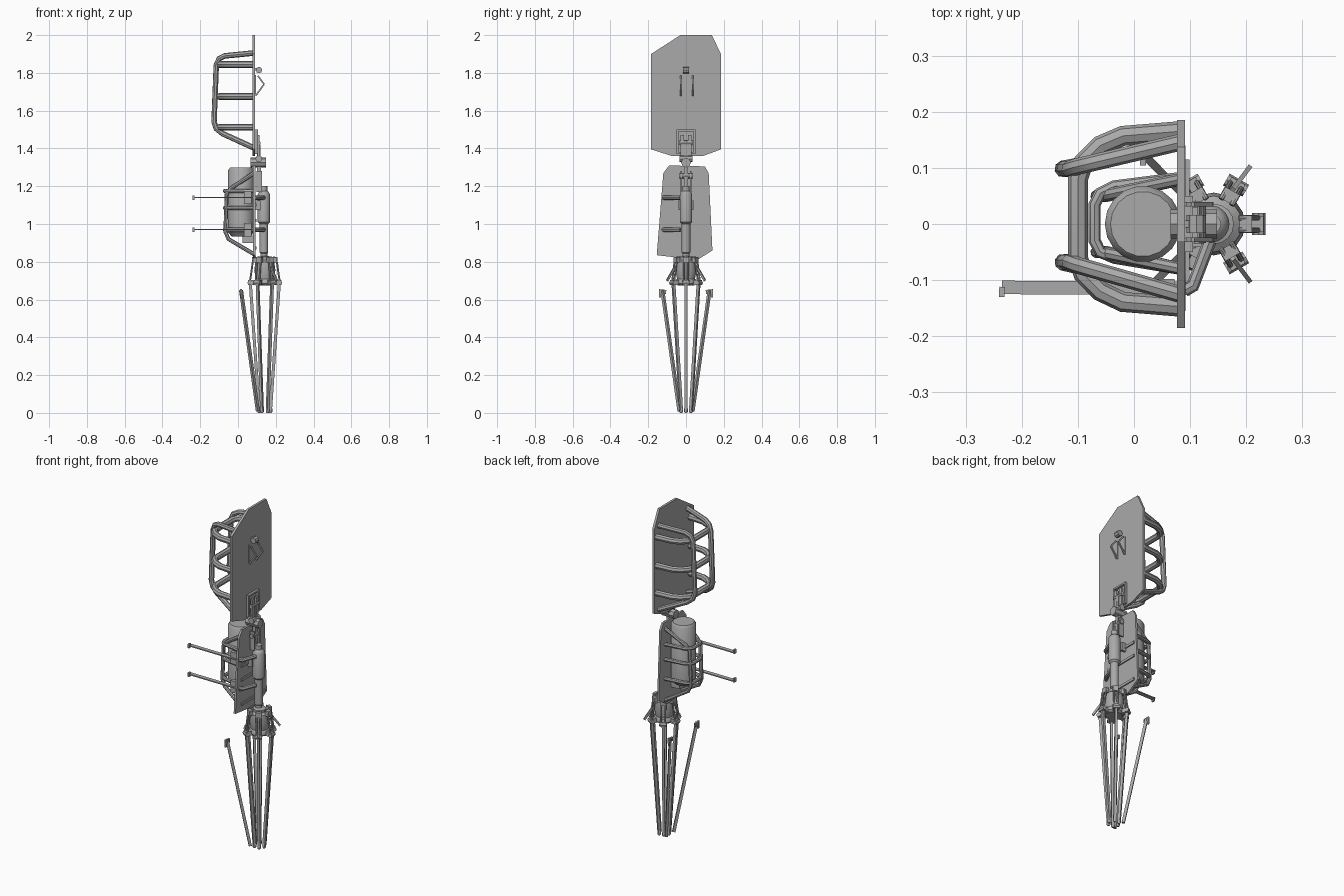
import bpy, bmesh, math
from mathutils import Vector, Matrix

cube = bpy.data.objects.get("Cube")
if cube:
    bpy.data.objects.remove(cube, do_unlink=True)

grey = bpy.data.materials.new("metal grey")
grey.use_nodes = True
grey.diffuse_color = (0.4, 0.4, 0.4, 1)
grey.node_tree.nodes["Principled BSDF"].inputs["Base Color"].default_value = (0.4, 0.4, 0.4, 1)


def finish(ob, smooth=True):
    bpy.context.collection.objects.link(ob)
    ob.data.materials.append(grey)
    bpy.ops.object.select_all(action="DESELECT")
    ob.select_set(True)
    bpy.context.view_layer.objects.active = ob
    if ob.type == "CURVE":
        bpy.ops.object.convert(target="MESH")
        ob = bpy.context.object
    if smooth:
        bpy.ops.object.shade_smooth_by_angle(angle=math.radians(40))
    return ob


def from_bmesh(name, bm, smooth=True):
    bmesh.ops.recalc_face_normals(bm, faces=bm.faces)
    me = bpy.data.meshes.new(name)
    bm.to_mesh(me)
    bm.free()
    return finish(bpy.data.objects.new(name, me), smooth)


def tube(name, pts, r):
    cu = bpy.data.curves.new(name, "CURVE")
    cu.dimensions = "3D"
    cu.bevel_depth = r
    cu.bevel_resolution = 2
    cu.use_fill_caps = True
    sp = cu.splines.new("POLY")
    sp.points.add(len(pts) - 1)
    for p, co in zip(sp.points, pts):
        p.co = (*co, 1)
    return finish(bpy.data.objects.new(name, cu))


def box(name, loc, size, angle=0, pivot=None):
    bm = bmesh.new()
    bmesh.ops.create_cube(bm, size=1)
    m = Matrix.Translation(loc) @ Matrix.Diagonal((*size, 1))
    if pivot:
        m = Matrix.Translation(pivot) @ Matrix.Rotation(angle, 4, "Z") @ m
    bmesh.ops.transform(bm, matrix=m, verts=bm.verts)
    return from_bmesh(name, bm, False)


def bar(name, a, b, width, depth):
    # rectangular bar running from a to b
    a, b = Vector(a), Vector(b)
    d = b - a
    m = Matrix.Translation((a + b) / 2) @ d.to_track_quat("Z", "Y").to_matrix().to_4x4()
    bm = bmesh.new()
    bmesh.ops.create_cube(bm, size=1)
    bmesh.ops.transform(bm, matrix=m @ Matrix.Diagonal((width, depth, d.length, 1)), verts=bm.verts)
    return from_bmesh(name, bm, False)


def plate(name, outline, x, thick):
    # outline in (y, z), thickened along x
    bm = bmesh.new()
    f = bm.faces.new([bm.verts.new((x, y, z)) for y, z in outline])
    ext = bmesh.ops.extrude_face_region(bm, geom=[f])
    bmesh.ops.translate(bm, vec=(thick, 0, 0), verts=[v for v in ext["geom"] if isinstance(v, bmesh.types.BMVert)])
    return from_bmesh(name, bm, False)


def lathe(name, centre, profile, n=20):
    # profile of (radius, z) spun about a vertical axis
    bm = bmesh.new()
    rings = [[bm.verts.new((centre[0] + r * math.cos(math.tau * i / n),
                            centre[1] + r * math.sin(math.tau * i / n), z)) for i in range(n)]
             for r, z in profile]
    for lo, hi in zip(rings, rings[1:]):
        for i in range(n):
            j = (i + 1) % n
            bm.faces.new((lo[i], lo[j], hi[j], hi[i]))
    bm.faces.new(rings[0])
    bm.faces.new(rings[-1])
    return from_bmesh(name, bm)


# Upper shield and its cage
plate("upper_shield", [(-0.03, 2), (0.137, 2), (0.185, 1.9), (0.185, 1.395), (0.09, 1.36),
                       (-0.075, 1.36), (-0.185, 1.395), (-0.185, 1.9)], 0.077, 0.014)
for z in (1.845, 1.675, 1.512):
    tube("upper_cage_hoop", [(x, y, z) for x, y in (
        (0.08, 0.165), (-0.02, 0.157), (-0.06, 0.14), (-0.09, 0.11), (-0.1, 0.08), (-0.1, -0.06),
        (-0.09, -0.09), (-0.06, -0.12), (-0.02, -0.139), (0.08, -0.147))], 0.018)
for y_in, y_out in ((0.098, 0.145), (-0.068, -0.125)):
    tube("upper_cage_rail", [(x, y_in + (y_out - y_in) * t, z) for x, z, t in (
        (0.08, 1.905, 1), (-0.07, 1.89, 0.25), (-0.1, 1.875, 0.1), (-0.115, 1.84, 0), (-0.127, 1.54, 0),
        (-0.115, 1.505, 0.05), (-0.08, 1.478, 0.2), (0.08, 1.405, 1))], 0.015)

# Lower shield, its slats and its cage
plate("lower_shield", [(-0.09, 1.31), (0.1, 1.305), (0.12, 1.27), (0.14, 0.86), (0.06, 0.81),
                       (-0.155, 0.835), (-0.12, 1.27)], 0.08, 0.012)
for z in (1.1, 1.018, 0.873):
    box("lower_slat", (0.095, 0.005, z), (0.008, 0.22, 0.015))
for z in (1.175, 1.085, 0.97):
    tube("lower_cage_hoop", [(x, y, z) for x, y in (
        (0.085, 0.082), (-0.035, 0.067), (-0.06, 0.055), (-0.07, 0.035), (-0.07, -0.03),
        (-0.06, -0.05), (-0.035, -0.06), (0.085, -0.08))], 0.011)
for s in (-1, 1):
    tube("lower_cage_rail", [(x, s * y, z) for x, y, z in (
        (0.085, 0.08, 1.27), (-0.035, 0.055, 1.19), (-0.06, 0.05, 1.16), (-0.067, 0.05, 0.96),
        (-0.05, 0.05, 0.92), (0.085, 0.08, 0.84))], 0.011)

# Tank
lathe("tank", (0.016, 0), [(0.05, 0.935), (0.068, 0.955), (0.068, 1.285), (0.058, 1.298)], 18)
box("tank_foot", (0.055, 0, 0.92), (0.06, 0.05, 0.04))

# Side prongs with hooked tips and their mounts
for z in (1.14, 0.97):
    bar("prong", (-0.235, -0.113, z), (0.1, -0.115, z), 0.024, 0.006)
    bar("prong_tip", (-0.235, -0.112, z), (-0.236, -0.13, z), 0.01, 0.024)
    box("prong_block", (0.052, -0.108, z), (0.04, 0.02, 0.07))
    tube("prong_arm", [(0.09, -0.118, z), (0.105, -0.11, z), (0.135, -0.03, z)], 0.012)

# Central piston and upper swivel
AXIS = (0.137, 0)
lathe("piston", AXIS, [(0.018, 0.8), (0.018, 0.845), (0.023, 0.85), (0.023, 1.0), (0.033, 1.01),
                       (0.033, 1.155), (0.026, 1.17), (0.018, 1.175), (0.018, 1.2)])
for s in (-1, 1):
    box("piston_bracket", (0.112, s * 0.024, 1.225), (0.03, 0.008, 0.11))
    bar("shield_link", (0.108, s * 0.02, 1.34), (0.108, s * 0.02, 1.47), 0.012, 0.02)
    box("mount_side", (0.098, s * 0.045, 1.435), (0.014, 0.01, 0.125))
    box("shield_strut", (0.105, s * 0.035, 1.1), (0.03, 0.012, 0.05))
bar("piston_link", (0.115, 0, 1.17), (0.108, 0, 1.42), 0.02, 0.02)
tube("piston_pin", [(0.112, -0.035, 1.255), (0.112, 0.035, 1.255)], 0.013)
tube("swivel_barrel", [(0.065, 0, 1.325), (0.148, 0, 1.325)], 0.026)
tube("swivel_cross_pin", [(0.11, -0.034, 1.345), (0.11, 0.034, 1.345)], 0.018)
for z in (1.375, 1.495):
    box("mount_end", (0.098, 0, z), (0.014, 0.1, 0.01))
tube("mount_pin", [(0.108, -0.035, 1.43), (0.108, 0.035, 1.43)], 0.012)

# Latch on the upper shield
tube("latch_knob", [(0.111, -0.016, 1.815), (0.111, 0.016, 1.815)], 0.017)
bar("latch_stem", (0.09, 0, 1.82), (0.112, 0, 1.815), 0.012, 0.012)
for y in (-0.028, 0.035):
    for a, b in (((0.105, 1.785), (0.138, 1.74)), ((0.138, 1.74), (0.095, 1.68))):
        bar("latch_arm", (a[0], y, a[1]), (b[0], y, b[1]), 0.008, 0.008)
    box("latch_rib", (0.092, y, 1.735), (0.004, 0.006, 0.11))

# Hub with six hinged legs
HUB = Vector((0.142, 0, 0))
lathe("hub", HUB, [(0.045, 0.675), (0.056, 0.685), (0.056, 0.7), (0.048, 0.71), (0.056, 0.755),
                   (0.05, 0.8), (0.036, 0.81), (0.036, 0.825), (0.02, 0.83)], 16)
for k in range(6):
    a = k * math.pi / 3
    out = Vector((math.cos(a), math.sin(a), 0))
    side = Vector((-out.y, out.x, 0))

    def at(r, z, w=0):
        return HUB + out * r + side * w + Vector((0, 0, z))

    for s in (-1, 1):
        tube("hub_claw", [at(0.045, 0.825, s * 0.011), at(0.06, 0.82, s * 0.011), at(0.066, 0.785, s * 0.011),
                          at(0.072, 0.74, s * 0.011), at(0.08, 0.69, s * 0.011)], 0.005)
    box("claw_block", (0.057, 0, 0.81), (0.022, 0.03, 0.03), a, HUB)
    box("hinge_lug", (0.066, 0, 0.69), (0.045, 0.028, 0.026), a, HUB)
    tube("hinge_pin", [at(0.08, 0.688, -0.02), at(0.08, 0.688, 0.02)], 0.012)
    bar("leg", at(0.077, 0.69), at(0.03, 0.012), 0.014, 0.016)
    lathe("foot", at(0.03, 0), [(0.006, 0), (0.01, 0.006), (0.01, 0.022), (0.006, 0.028)], 8)

# Two loose splayed blades with flagged tips
for s in (-1, 1):
    top = Vector((0.016, s * 0.125, 0.65))
    bar("splayed_blade", top, (0.105, s * 0.035, 0.01), 0.014, 0.016)
    bar("blade_flag", top + Vector((0, -s * 0.02, -0.01)), top + Vector((0, s * 0.018, -0.006)), 0.01, 0.022)
    bar("blade_barb", top + Vector((0, s * 0.014, -0.005)), top + Vector((0, s * 0.012, -0.04)), 0.008, 0.01)
    bar("hub_spike", (0.175, s * 0.06, 0.77), (0.205, s * 0.1, 0.7), 0.008, 0.012)
